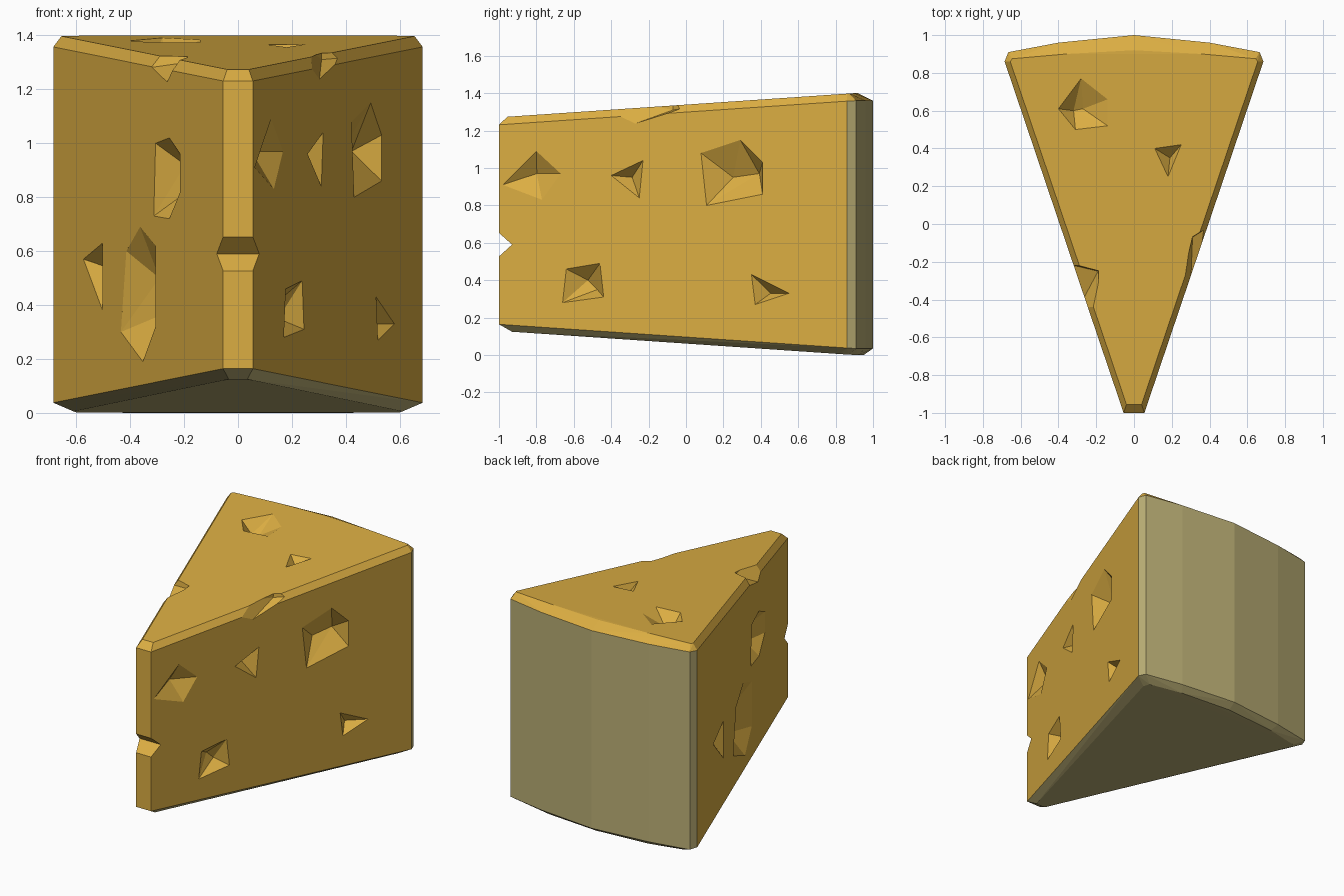
import bpy, bmesh
from mathutils import Vector

if "Cube" in bpy.data.objects:
    bpy.data.objects.remove(bpy.data.objects["Cube"])


def material(name, rgb):
    m = bpy.data.materials.new(name)
    m.diffuse_color = (*rgb, 1)
    m.use_nodes = True
    m.node_tree.nodes["Principled BSDF"].inputs["Base Color"].default_value = m.diffuse_color
    return m


MATS = [material("cheese_yellow", (0.71, 0.42, 0.055)),
        material("pale_rind", (0.50, 0.43, 0.18))]


def hull_object(name, points):
    bm = bmesh.new()
    for p in points:
        bm.verts.new(p)
    r = bmesh.ops.convex_hull(bm, input=bm.verts)
    junk = [g for g in r["geom_interior"] if isinstance(g, bmesh.types.BMVert)]
    if junk:
        bmesh.ops.delete(bm, geom=junk, context='VERTS')
    bmesh.ops.dissolve_limit(bm, angle_limit=0.01, verts=bm.verts, edges=bm.edges)
    bmesh.ops.recalc_face_normals(bm, faces=bm.faces)
    me = bpy.data.meshes.new(name)
    bm.to_mesh(me)
    bm.free()
    for m in MATS:
        me.materials.append(m)
    ob = bpy.data.objects.new(name, me)
    bpy.context.collection.objects.link(ob)
    return ob


def bottom(y):
    return 0.068 * max(0, 0.9 - y)


def top(y):
    return 1.4 - 0.068 * max(0, 0.9 - y)


# Wedge body: outer plan ring plus smaller rings for the worn top and bottom edges
def mirrored(half):
    return [(s * x, y) for x, y in half for s in (1, -1)]


outer = mirrored([(0.055, -1), (0.685, 0.86), (0.665, 0.91), (0.4, 0.96), (0, 1)])
cap_top = mirrored([(0.04, -0.955), (0.655, 0.86), (0.645, 0.875), (0.36, 0.9), (0, 0.92)])
cap_low = mirrored([(0.035, -0.93), (0.61, 0.82), (0.6, 0.87), (0.37, 0.92), (0, 0.95)])
pts = [(x, y, bottom(y) + 0.035) for x, y in outer]
pts += [(x, y, top(y) - 0.04) for x, y in outer]
pts += [(x, y, top(y)) for x, y in cap_top] + [(x, y, bottom(y)) for x, y in cap_low]
cheese = hull_object("cheese_wedge", pts)

# Rind on the back and the underside
for f in cheese.data.polygons:
    n = f.normal
    f.material_index = int(n.z < -0.3 or (n.y > 0.25 and n.z < 0.35))


# Surface maps: (u, v, height above the surface) to a point
def right_side(y, z, d):
    return Vector((0.055 + 0.3387 * (y + 1) + 0.947 * d, y - 0.321 * d, z))


def left_side(y, z, d):
    p = right_side(y, z, d)
    p.x = -p.x
    return p


def top_side(x, y, d):
    return Vector((x, y, top(y) + d))


def hole(surface, rim, floor, depth):
    p = [surface(u, v, d) for u, v in rim for d in (0, 0.08)]
    p += [surface(u, v, -depth) for u, v in floor]
    cutters.append(hull_object("hole_cutter", p))


cutters = []
# Holes in the right side
hole(right_side, [(-.98, .91), (-.8, 1.09), (-.67, .97), (-.77, .83)], [(-.82, .97)], .07)
hole(right_side, [(-.4, .96), (-.23, 1.04), (-.25, .84)], [(-.31, .95)], .07)
hole(right_side, [(.08, 1.08), (.29, 1.15), (.41, 1.03), (.41, .86), (.11, .8)],
     [(.22, .95), (.36, .97)], .1)
hole(right_side, [(-.66, .28), (-.64, .46), (-.46, .49), (-.44, .31)],
     [(-.5, .35), (-.55, .4)], .08)
hole(right_side, [(.35, .43), (.55, .33), (.37, .27)], [(.43, .33)], .07)
# Holes in the left side
hole(left_side, [(.53, .57), (.32, .63), (.32, .38)], [(.38, .53)], .07)
hole(left_side, [(.06, .6), (-.09, .69), (-.26, .62), (-.26, .32), (-.12, .19), (.12, .3)],
     [(-.05, .5), (-.05, .36)], .09)
hole(left_side, [(-.26, 1), (-.41, 1.02), (-.53, .96), (-.53, .82), (-.41, .72), (-.24, .73)],
     [(-.36, .92), (-.38, .82)], .08)
# Holes in the top
hole(top_side, [(-.28, .77), (-.14, .66), (-.14, .52), (-.31, .5), (-.4, .61)],
     [(-.27, .61), (-.32, .6)], .07)
hole(top_side, [(.11, .4), (.25, .42), (.18, .25)], [(.19, .35)], .06)
# Nicks in the top edges and a notch at the tip
cutters.append(hull_object("left_nick_cutter", [
    (-.42, -.19, 1.42), (-.18, -.235, 1.42), (-.17, -.62, 1.42),
    (-.4, -.2, 1.27), (-.19, -.25, 1.30), (-.27, -.4, 1.22)]))
cutters.append(hull_object("right_nick_cutter", [
    (.41, -.01, 1.42), (.31, -.06, 1.42), (.18, -.6, 1.42),
    (.42, 0, 1.32), (.31, -.07, 1.31), (.3, -.32, 1.22)]))
cutters.append(hull_object("tip_notch_cutter", [
    (s * .13, y, z) for s in (1, -1) for y, z in ((-1.03, .68), (-1.03, .5), (-.93, .59))]))
# Worn chamfer under the right edge
cutters.append(hull_object("low_chamfer_cutter", [
    (.33, -.2, .11), (.24, -.3, .03), (.16, -.75, .105), (.45, .16, .05),
    (.5, -.2, .1), (.4, -.3, -.1), (.3, -.75, .1), (.5, 0, -.1)]))

# Carve the body, then drop the cutters
for c in cutters:
    c.hide_render = True
    m = cheese.modifiers.new("carve", 'BOOLEAN')
    m.operation = 'DIFFERENCE'
    m.solver = 'EXACT'
    m.object = c
dg = bpy.context.evaluated_depsgraph_get()
dg.update()
cheese_mesh = bpy.data.meshes.new_from_object(cheese.evaluated_get(dg))
cheese.modifiers.clear()
cheese.data = cheese_mesh
for c in cutters:
    bpy.data.objects.remove(c)
